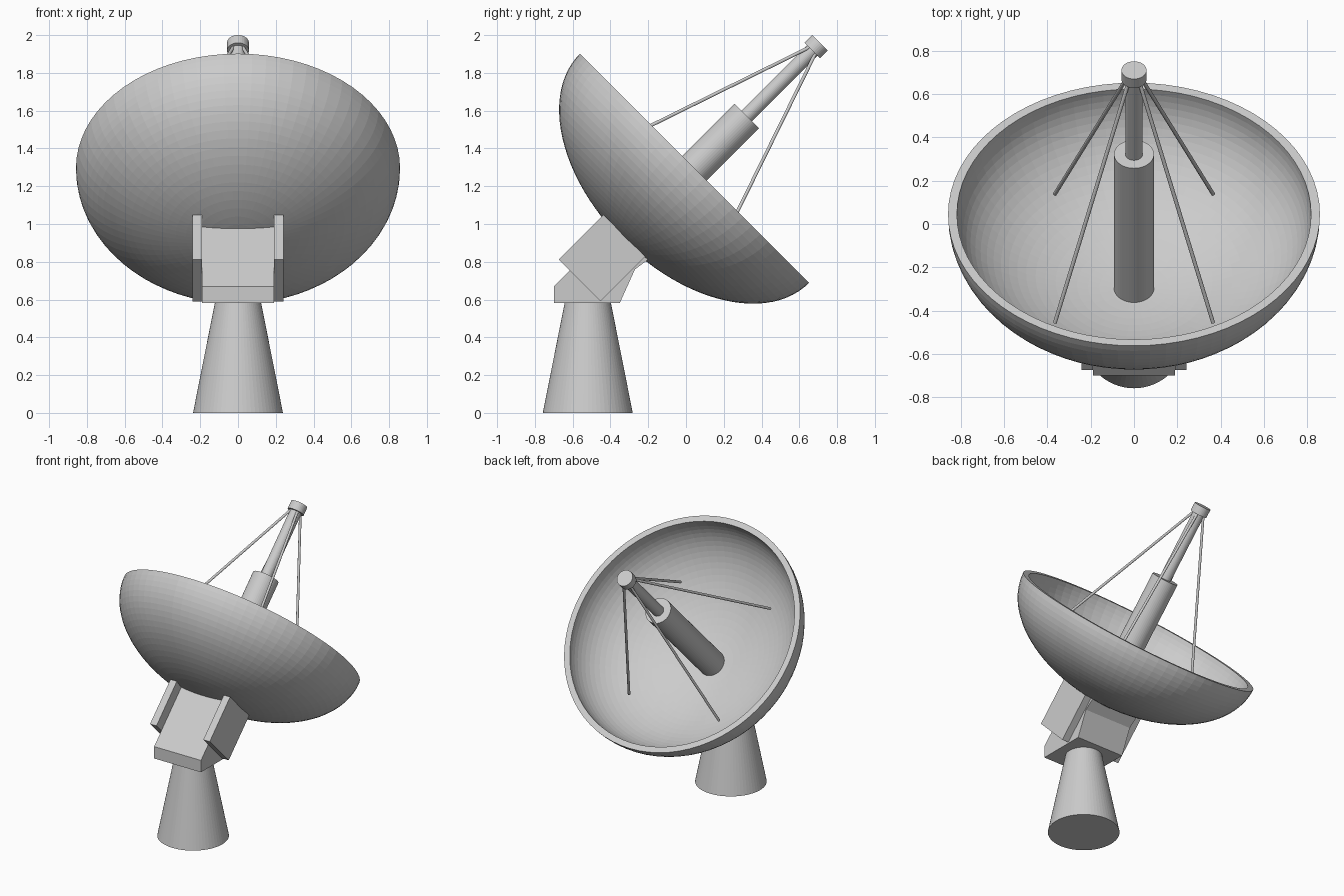
import bpy, bmesh, math
from mathutils import Matrix, Vector

if "Cube" in bpy.data.objects:
    bpy.data.objects.remove(bpy.data.objects["Cube"])

grey = bpy.data.materials.new("light_grey")
grey.diffuse_color = (0.6, 0.6, 0.6, 1)
grey.use_nodes = True
grey.node_tree.nodes["Principled BSDF"].inputs["Base Color"].default_value = grey.diffuse_color

# Dish frame: origin at the rim centre, local z along the 45 degree axis
FRAME = Matrix.Translation((0, 0.045, 1.295)) @ Matrix.Rotation(math.radians(-45), 4, 'X')


def finish(name, bm, matrix=Matrix()):
    bmesh.ops.recalc_face_normals(bm, faces=bm.faces)
    mesh = bpy.data.meshes.new(name)
    bm.to_mesh(mesh)
    bm.free()
    mesh.transform(matrix)
    mesh.materials.append(grey)
    obj = bpy.data.objects.new(name, mesh)
    bpy.context.collection.objects.link(obj)
    return obj


def rod(name, a, b, r1, r2, segs, matrix=FRAME):
    a, b = Vector(a), Vector(b)
    d = b - a
    bm = bmesh.new()
    bmesh.ops.create_cone(bm, cap_ends=True, segments=segs, radius1=r1, radius2=r2, depth=d.length)
    m = Matrix.Translation((a + b) / 2) @ d.to_track_quat('Z', 'Y').to_matrix().to_4x4()
    return finish(name, bm, matrix @ m)


def prism(name, profile, x0, x1, matrix=Matrix()):
    bm = bmesh.new()
    face = bm.faces.new([bm.verts.new((x0, y, z)) for y, z in profile])
    ext = bmesh.ops.extrude_face_region(bm, geom=[face])
    bmesh.ops.translate(bm, vec=(x1 - x0, 0, 0),
                        verts=[v for v in ext['geom'] if isinstance(v, bmesh.types.BMVert)])
    return finish(name, bm, matrix)


# Dish: outer and inner elliptical profiles spun into a thick bowl
RINGS, SEGS = 24, 72
bm = bmesh.new()
outer = [(0.858 * math.sin(t), -0.54 * math.cos(t))
         for t in (math.pi / 2 * i / RINGS for i in range(RINGS + 1))]
inner = [(0.817 * math.sin(t), -0.487 * math.cos(t))
         for t in (math.pi / 2 * i / RINGS for i in range(RINGS, -1, -1))]
verts = [bm.verts.new((r, 0, z)) for r, z in outer + inner]
edges = [bm.edges.new(p) for p in zip(verts, verts[1:])]
bmesh.ops.spin(bm, geom=verts + edges, cent=(0, 0, 0), axis=(0, 0, 1),
               angle=math.tau, steps=SEGS)
bmesh.ops.remove_doubles(bm, verts=bm.verts, dist=0.0005)
finish("dish", bm, FRAME)

# Receiver mast along the dish axis
rod("lower_mast", (0, 0, -0.5), (0, 0, 0.392), 0.092, 0.092, 48)
rod("upper_mast", (0, 0, 0.38), (0, 0, 0.89), 0.04, 0.04, 32)
rod("receiver_cap", (0, 0, 0.881), (0, 0, 0.94), 0.058, 0.058, 32)

# Four support struts
for sx in (-1, 1):
    for sy in (-1, 1):
        rod("strut", (sx * 0.365, sy * 0.42, -0.288), (sx * 0.025, sy * 0.022, 0.885),
            0.009, 0.009, 12)

# Mount: central block and two tilted side plates
prism("mount_block", [(-0.70, 0.583), (-0.70, 0.67), (-0.379, 0.991), (-0.192, 0.818),
                      (-0.27, 0.76), (-0.35, 0.583)], -0.19, 0.19)
for s in (-1, 1):
    prism("mount_plate", [(-0.166, -0.85), (0.146, -0.85), (0.146, -0.515), (-0.166, -0.515)],
          s * 0.19, s * 0.242, FRAME)

# Tapered pedestal
rod("pedestal", (0, -0.52, 0), (0, -0.52, 0.585), 0.238, 0.122, 64, Matrix())
